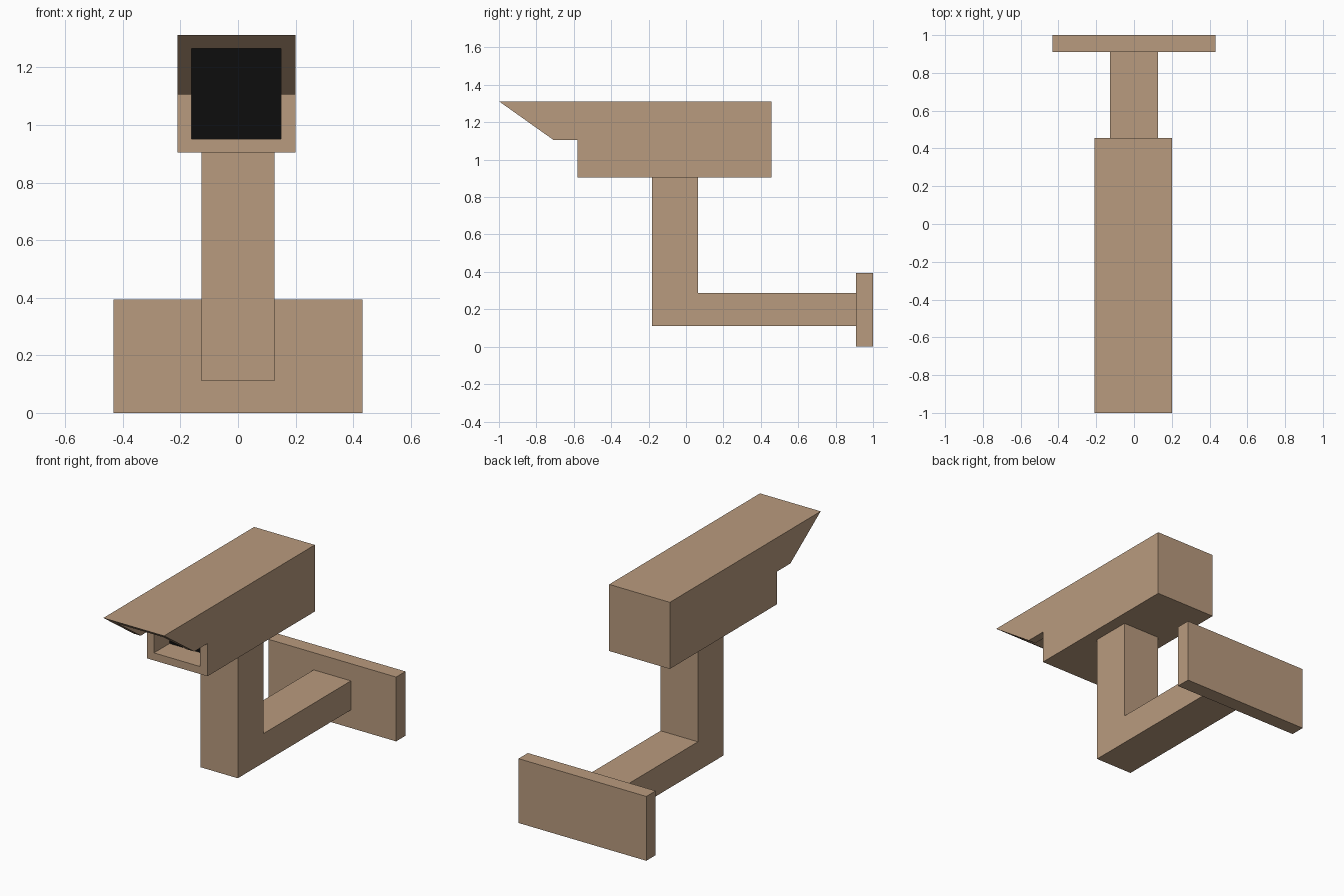
import bpy
import bmesh

cube = bpy.data.objects.get("Cube")
if cube:
    bpy.data.objects.remove(cube, do_unlink=True)


def make_material(name, rgb):
    mat = bpy.data.materials.new(name)
    mat.use_nodes = True
    color = (*rgb, 1)
    mat.diffuse_color = color
    mat.node_tree.nodes["Principled BSDF"].inputs["Base Color"].default_value = color
    return mat


tan = make_material("tan", (0.485, 0.327, 0.209))
black = make_material("black", (0.004, 0.004, 0.004))


def extrude_profile(name, profile, x0, x1):
    """Extrude a side profile of (y, z) points from x0 to x1."""
    bm = bmesh.new()
    face = bm.faces.new([bm.verts.new((x0, y, z)) for y, z in profile])
    new = bmesh.ops.extrude_face_region(bm, geom=[face])["geom"]
    verts = [v for v in new if isinstance(v, bmesh.types.BMVert)]
    bmesh.ops.translate(bm, verts=verts, vec=(x1 - x0, 0, 0))
    bmesh.ops.recalc_face_normals(bm, faces=bm.faces)
    mesh = bpy.data.meshes.new(name)
    bm.to_mesh(mesh)
    bm.free()
    mesh.materials.append(tan)
    obj = bpy.data.objects.new(name, mesh)
    bpy.context.collection.objects.link(obj)
    return obj


def rectangle(y0, y1, z0, z1):
    return [(y0, z0), (y1, z0), (y1, z1), (y0, z1)]


# Wall plate and bent arm
extrude_profile("wall_plate", rectangle(0.91, 1.0, 0, 0.393), -0.432, 0.432)
extrude_profile("arm", [(-0.182, 0.11), (0.91, 0.11), (0.91, 0.288),
                        (0.065, 0.288), (0.065, 0.905), (-0.182, 0.905)],
                -0.126, 0.126)

# Camera housing with slanted visor
housing = extrude_profile("camera_housing",
                          [(-0.58, 0.905), (0.456, 0.905), (0.456, 1.312),
                           (-1.0, 1.312), (-0.708, 1.105), (-0.58, 1.105)],
                          -0.21, 0.2)

# Hollow out the front opening
lens_y = -0.43
cutter = extrude_profile("opening_cutter", rectangle(-1.2, lens_y, 0.951, 1.266),
                         -0.162, 0.15)
cutter.hide_render = True
cut = housing.modifiers.new("opening", "BOOLEAN")
cut.operation = "DIFFERENCE"
cut.solver = "EXACT"
cut.object = cutter
depsgraph = bpy.context.evaluated_depsgraph_get()
hollow = bpy.data.meshes.new_from_object(housing.evaluated_get(depsgraph))
housing.modifiers.clear()
housing.data = hollow
bpy.data.objects.remove(cutter, do_unlink=True)

# Dark lens panel at the back of the opening
hollow.materials.clear()
for mat in (tan, black):
    hollow.materials.append(mat)
for poly in hollow.polygons:
    is_lens = poly.normal.y < -0.9 and abs(poly.center.y - lens_y) < 0.01
    poly.material_index = int(is_lens)
